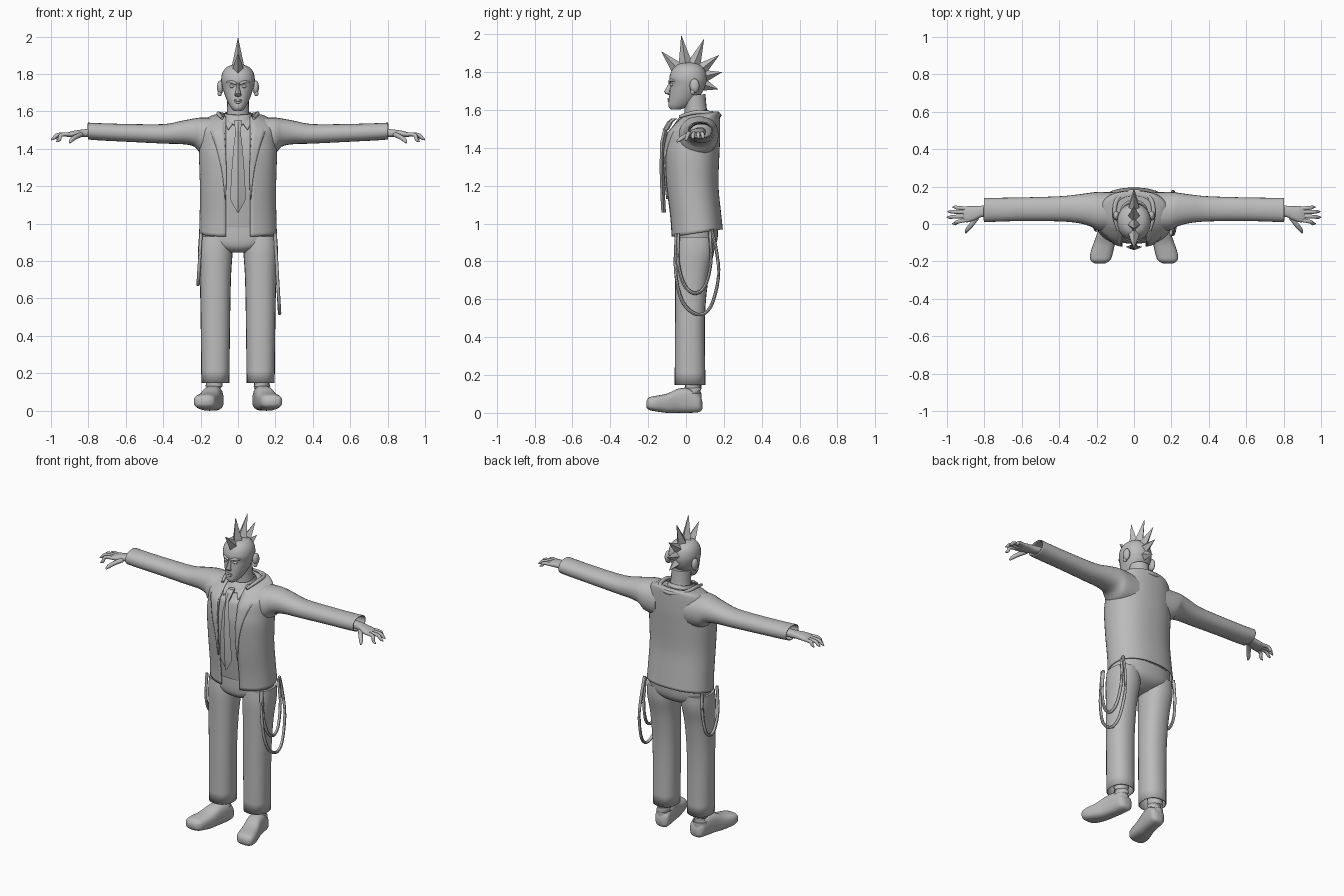
import bpy, bmesh, math
from mathutils import Vector
from mathutils.bvhtree import BVHTree

cube = bpy.data.objects.get("Cube")
if cube:
    bpy.data.objects.remove(cube)

grey = bpy.data.materials.new("plain grey")
grey.use_nodes = True
grey.diffuse_color = (0.5, 0.5, 0.5, 1)
grey.node_tree.nodes["Principled BSDF"].inputs["Base Color"].default_value = (0.5, 0.5, 0.5, 1)
X, Y, Z = Vector((1, 0, 0)), Vector((0, 1, 0)), Vector((0, 0, 1))
SIDES = ((1, "left"), (-1, "right"))


def refine(rows, k=4):
    """Smooth interpolation between rows of numbers."""
    out = []
    for i in range(len(rows) - 1):
        a, b, c, d = (rows[max(i - 1, 0)], rows[i], rows[i + 1], rows[min(i + 2, len(rows) - 1)])
        for j in range(k):
            t = j / k
            out.append([q + t * ((r - p) / 2 + t * (p - 2.5 * q + 2 * r - s / 2
                        + t * (1.5 * (q - r) + (s - p) / 2))) for p, q, r, s in zip(a, b, c, d)])
    return out + [list(rows[-1])]


def ring(centre, u, v, e=2.0, n=24, gap=0.0):
    """Rounded section that starts at -v; gap leaves it open there."""
    a = math.asin((gap / u.length) ** (e / 2)) if gap else 0
    pts = []
    for i in range(n):
        t = a + (2 * math.pi - 2 * a) * i / ((n - 1) if gap else n)
        s, c = math.sin(t), -math.cos(t)
        pts.append(centre + u * math.copysign(abs(s) ** (2 / e), s)
                   + v * math.copysign(abs(c) ** (2 / e), c))
    return pts


def loft(name, rings, closed=True, caps=(True, True), thick=0.0, angle=45):
    bm = bmesh.new()
    grid = [[bm.verts.new(p) for p in r] for r in rings]
    n = len(grid[0])
    for a, b in zip(grid, grid[1:]):
        for i in range(n if closed else n - 1):
            j = (i + 1) % n
            bm.faces.new((a[i], a[j], b[j], b[i]))
    for want, r in zip(caps, (grid[0], grid[-1])):
        if want and closed:
            bm.faces.new(r)
    bmesh.ops.recalc_face_normals(bm, faces=bm.faces)
    me = bpy.data.meshes.new(name)
    bm.to_mesh(me)
    bm.free()
    me.shade_smooth()
    me.set_sharp_from_angle(angle=math.radians(angle))
    me.materials.append(grey)
    ob = bpy.data.objects.new(name, me)
    bpy.context.scene.collection.objects.link(ob)
    if thick:
        ob.modifiers.new("thickness", "SOLIDIFY").thickness = thick
    return ob


def tube(name, rows, n=10, k=4):
    """Round tube through rows of x, y, z, radius."""
    rows = refine(rows, k)
    pts = [Vector(r[:3]) for r in rows]
    rings = []
    for i, p in enumerate(pts):
        q = (pts[min(i + 1, len(pts) - 1)] - pts[max(i - 1, 0)]).to_track_quat("Z", "Y")
        rings.append(ring(p, q @ X * rows[i][3], q @ Y * rows[i][3], n=n))
    return loft(name, rings)


def upright(rows, e=2.3, cx=0.0, gap=0.0, inset=0.0, n=32):
    """Level sections from rows of z, half width, front y, back y, tilt."""
    return [ring(Vector((cx, (f + b) / 2, z - inset / 2)), X * (w - inset),
                 Vector((0, (b - f) / 2 - inset, t)), e, n, gap)
            for z, w, f, b, t in refine(rows)]


def blob(name, centre, size, n=16):
    rows = [(math.cos(a), math.sin(a)) for a in [math.pi * (i + 0.15) / 8.3 for i in range(9)]]
    return loft(name, [ring(Vector(centre) + Z * size[2] * h, X * size[0] * r, Y * size[1] * r, n=n)
                       for h, r in rows])


# Jacket body and shirt beneath
torso = [(.95, .208, -.08, .195, .02), (1.05, .205, -.088, .185, .01), (1.2, .204, -.108, .172, 0),
         (1.35, .208, -.118, .176, 0), (1.43, .205, -.112, .18, .01), (1.5, .2, -.1, .18, .02),
         (1.54, .185, -.085, .178, .04), (1.567, .15, -.05, .172, .025), (1.582, .1, -.015, .15, .01)]
loft("jacket_body", upright(torso, gap=.065, n=48), closed=False, thick=.006)
shirt = loft("shirt", upright([(.985, .205, -.08, .185, 0)] + torso[1:], inset=.013))
surface = BVHTree.FromPolygons([v.co for v in shirt.data.vertices],
                               [p.vertices[:] for p in shirt.data.polygons])


def chest(x, z, lift):
    hit = surface.ray_cast(Vector((x, -1, z)), Y)[0]
    return Vector((x, (hit.y if hit else 0) - lift, z))


def chest_plate(name, rows, lift, thick):
    """Plate on the chest from rows of z, inner x, outer x."""
    return loft(name, [[chest(a + (b - a) * i / 4, z, lift) for i in range(5)]
                       for z, a, b in refine(rows)], closed=False, thick=thick)


# Tie with its knot
tie = [(1.06, .004, -.118), (1.13, .043, -.122), (1.3, .033, -.128), (1.43, .022, -.124), (1.5, .012, -.108)]
loft("tie", [ring(Vector((0, y, z)), X * w, Y * .012, n=4) for z, w, y in tie], angle=20)
loft("tie_knot", [ring(Vector((0, y, z)), X * w, Y * .016, n=6)
                  for z, w, y in ((1.495, .014, -.108), (1.54, .026, -.082), (1.555, .02, -.062))], angle=20)

for s, side in SIDES:
    # Lapels and shirt collar points
    chest_plate(side + "_lapel", [(z, s * a, s * b) for z, a, b in (
        (1.13, .066, .07), (1.27, .062, .085), (1.4, .068, .115), (1.5, .075, .148),
        (1.55, .072, .14), (1.572, .068, .1))], .022, .008)
    chest_plate(side + "_collar_point", [(z, s * a, s * b) for z, a, b in (
        (1.505, .05, .054), (1.54, .025, .068), (1.57, .008, .07))], .016, .006)
    # Sleeve: x, front y, back y, bottom z, top z
    sleeve = [(.1, -.04, .17, 1.36, 1.565), (.19, -.035, .172, 1.37, 1.567), (.235, -.012, .167, 1.412, 1.562),
              (.3, .005, .158, 1.425, 1.55), (.4, .014, .148, 1.428, 1.532), (.6, .016, .142, 1.438, 1.533),
              (.74, .012, .14, 1.445, 1.537), (.803, .01, .14, 1.45, 1.54)]
    loft(side + "_sleeve", [ring(Vector((s * x, (f + b) / 2, (lo + hi) / 2)), Y * (b - f) / 2, Z * (hi - lo) / 2, 2.2)
                            for x, f, b, lo, hi in refine(sleeve)], caps=(True, False), thick=.006)
    # Hand: x, y, z, half width, half thickness
    palm = [(.72, .075, 1.485, .03, .024), (.81, .068, 1.484, .03, .021), (.85, .058, 1.482, .037, .019),
            (.89, .052, 1.478, .043, .016), (.915, .052, 1.474, .038, .011)]
    loft(side + "_palm", [ring(Vector((s * x, y, z)), Y * w, Z * h, 2.4)
                          for x, y, z, w, h in refine(palm)])
    for i, (y0, x1, y1, z1) in enumerate(((.083, .97, .09, 1.45), (.063, .995, .066, 1.45),
                                         (.042, 1.0, .036, 1.448), (.022, .972, .002, 1.438))):
        tube(f"{side}_finger_{i + 1}", [(s * .89, y0, 1.477, .011), (s * (.6 * x1 + .36), (y0 + y1) / 2, 1.475, .0105),
                                        (s * (x1 - .016), y1, z1 + .01, .009), (s * x1, y1, z1, .003)])
    tube(side + "_thumb", [(s * .84, .035, 1.476, .014), (s * .87, -.005, 1.462, .013),
                           (s * .892, -.032, 1.445, .011), (s * .9, -.048, 1.432, .004)])
    # Trouser leg, ankle and shoe
    leg = [(.148, .075, -.06, .103, 0), (.5, .079, -.058, .1, 0), (.72, .084, -.058, .12, 0),
           (.85, .092, -.058, .148, 0), (.93, .088, -.05, .15, 0)]
    loft(side + "_trouser_leg", upright(leg, cx=s * .121, n=24), caps=(False, True), thick=.006)
    tube(side + "_ankle", [(s * .128, .035, .04, .048), (s * .128, .038, .13, .045), (s * .125, .035, .25, .045)], n=16)
    shoe = [(.086, .122, .02, .02, .06), (.07, .123, .045, .005, .1), (.02, .13, .05, 0, .13),
            (-.04, .142, .052, 0, .128), (-.1, .158, .057, 0, .102), (-.16, .174, .06, .008, .09),
            (-.195, .18, .052, .016, .082), (-.21, .182, .028, .03, .062)]
    loft(side + "_shoe", [ring(Vector((s * x, y, (lo + hi) / 2)), X * w, Z * (hi - lo) / 2, 2.8)
                          for y, x, w, lo, hi in refine(shoe)])
    # Ear, eye, brow and cheek
    blob(side + "_ear", (s * .095, .045, 1.728), (.017, .026, .038))
    blob(side + "_earlobe", (s * .098, .035, 1.695), (.012, .012, .014), n=10)
    blob(side + "_eye", (s * .032, -.073, 1.734), (.014, .012, .009), n=10)
    tube(side + "_brow", [(s * .008, -.087, 1.747, .007), (s * .035, -.081, 1.758, .008), (s * .062, -.058, 1.755, .004)])

# Trouser seat
loft("trouser_seat", upright([(.845, .05, -.02, .09, 0), (.87, .13, -.05, .14, 0),
                              (.91, .192, -.06, .165, 0), (.99, .195, -.06, .17, 0)]))

# Head, neck and facial features
head = [(1.603, .022, -.082, -.03, 0), (1.622, .04, -.093, .02, 0), (1.66, .06, -.09, .06, 0),
        (1.7, .075, -.086, .09, 0), (1.735, .085, -.083, .105, 0), (1.77, .09, -.088, .11, 0),
        (1.81, .082, -.075, .1, 0), (1.838, .058, -.05, .076, 0), (1.852, .018, -.005, .035, 0)]
loft("head", upright(head, e=2.1))
tube("neck", [(0, .06, 1.53, .072), (0, .052, 1.59, .06), (0, .045, 1.68, .058)], n=20)
nose = [(1.676, .012, -.085), (1.687, .018, -.109), (1.697, .015, -.116), (1.725, .009, -.1), (1.75, .008, -.088)]
loft("nose", [ring(Vector((0, y + .015, z)), X * w, Y * .015, n=8) for z, w, y in nose])
for name, z in (("upper_lip", 1.659), ("lower_lip", 1.648)):
    tube(name, [(-.026, -.08, z, .002), (0, -.092, z, .006), (.026, -.08, z, .002)])

# Collar rolled around the back of the neck
tube("jacket_collar", [(-.085, -.035, 1.565, .008), (-.105, .05, 1.588, .011), (-.085, .14, 1.582, .012), (0, .175, 1.572, .012),
                       (.085, .14, 1.582, .012), (.105, .05, 1.588, .011), (.085, -.035, 1.565, .008)])
loft("shirt_collar", upright([(1.55, .085, -.06, .14, .02), (1.575, .075, -.035, .125, .012), (1.592, .07, -.018, .115, .01)]),
     caps=(False, False), thick=.005)

# Row of hair spikes
middle = Vector((0, .01, 1.76))
for i, (y, z) in enumerate(((-.13, 1.91), (-.025, 1.995), (.095, 1.975), (.175, 1.89), (.19, 1.8), (.17, 1.71))):
    tip = Vector((0, y, z))
    out = (tip - middle).normalized()
    across = out.cross(X)
    loft(f"hair_spike_{i + 1}", [ring(middle + out * .07, X * .036, across * .04, n=4),
                                 ring(tip, X * .0006, across * .0006, n=4)], angle=10)

# Hanging chains at the hips: y, z along each loop
chains = {"left_short_chain": (1, ((-.04, .95), (-.042, .8), (-.01, .68), (.045, .632), (.1, .67), (.132, .8), (.125, .96))),
          "left_long_chain": (1, ((-.05, .95), (-.055, .75), (-.02, .59), (.06, .52), (.13, .56), (.172, .72), (.16, .86), (.135, .97))),
          "right_chain": (-1, ((-.03, .95), (-.03, .8), (.01, .7), (.06, .675), (.105, .72), (.125, .84), (.12, .96)))}
for name, (s, path) in chains.items():
    tube(name, [(s * (.198 + .06 * max(0, .93 - z)), y, z, .009) for y, z in path], n=8)
